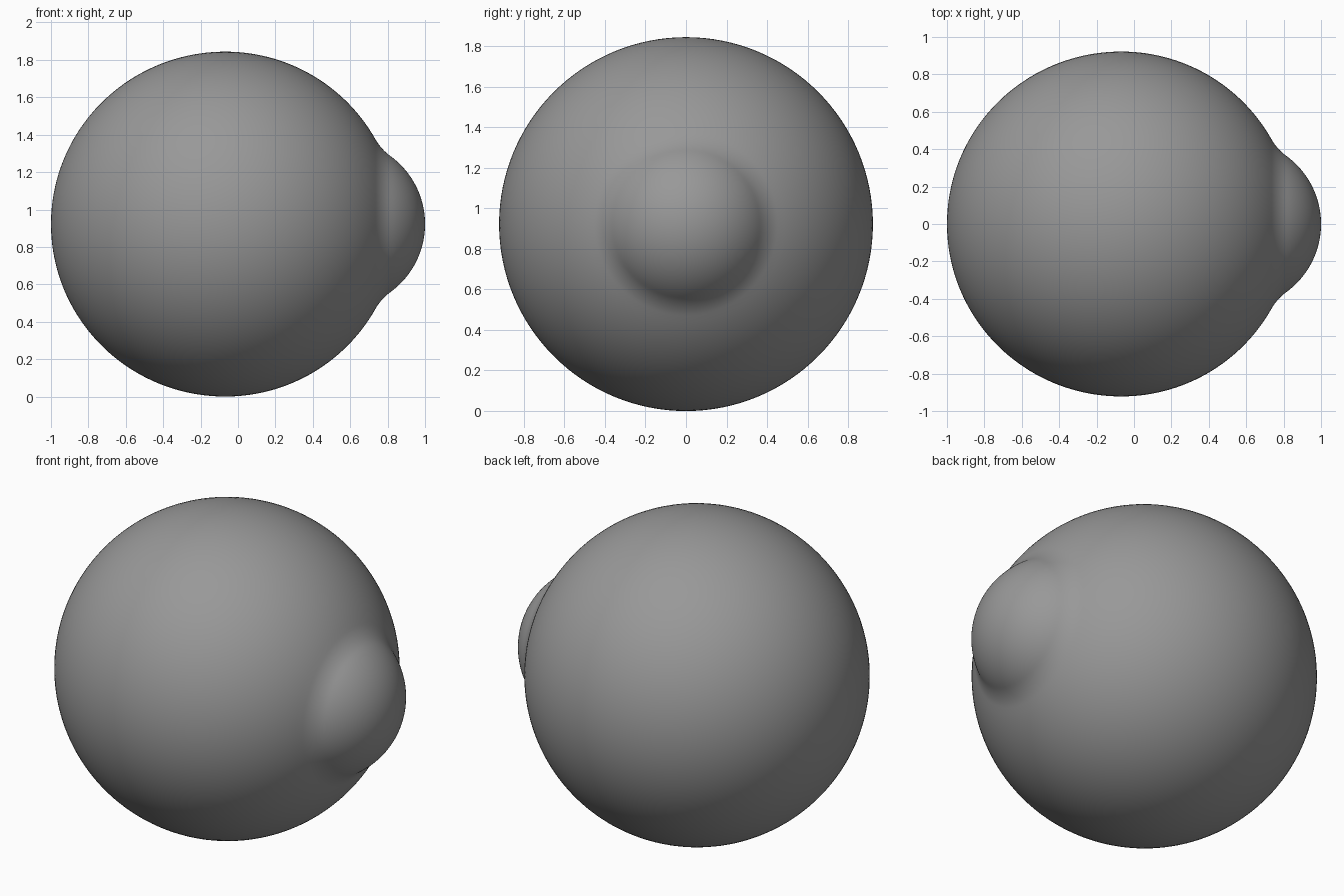
import bpy, bmesh
from math import sin, cos, atan2, pi, sqrt, tau
from mathutils import Matrix

if "Cube" in bpy.data.objects:
    bpy.data.objects.remove(bpy.data.objects["Cube"])

R, CX = 0.922, -0.068      # main ball
r, BX = 0.45, 0.55         # front bulge
F = 0.29                   # blend radius between them
BACK = (1 + CX) / R        # slight lengthening of the rear half
SEG = 128

# centre of the concave blend circle, tangent to both spheres
d = BX - CX
fx = (d * d + (R + F) ** 2 - (r + F) ** 2) / (2 * d)
fr = sqrt((R + F) ** 2 - fx * fx)
fx += CX
ball_a = atan2(fr, fx - CX)
bulge_a = atan2(fr, fx - BX)


def arc(cx, cr, rad, a0, a1, n):
    return [(cx + rad * cos(a0 + (a1 - a0) * i / n),
             cr + rad * sin(a0 + (a1 - a0) * i / n)) for i in range(n + 1)]


# profile from the back pole to the front tip as (x, radius)
profile = arc(CX, 0, R, pi, ball_a, 72)
profile += arc(fx, fr, F, ball_a + pi, bulge_a + pi, 10)[1:]
profile += arc(BX, 0, r, bulge_a, 0, 24)[1:]
profile = [(CX + (x - CX) * BACK if x < CX else x, q) for x, q in profile]

# revolve around the x axis
bm = bmesh.new()
verts = [bm.verts.new((x, 0, max(q, 0))) for x, q in profile]
edges = [bm.edges.new(p) for p in zip(verts, verts[1:])]
bmesh.ops.spin(bm, geom=verts + edges, cent=(0, 0, 0), axis=(1, 0, 0),
               angle=tau, steps=SEG, use_merge=True)
bmesh.ops.remove_doubles(bm, verts=bm.verts, dist=1e-5)
bmesh.ops.recalc_face_normals(bm, faces=bm.faces)
bmesh.ops.transform(bm, matrix=Matrix.Translation((0, 0, R)), verts=bm.verts)
for f in bm.faces:
    f.smooth = True

mesh = bpy.data.meshes.new("eyeball")
bm.to_mesh(mesh)
bm.free()

# dark grey surface
mat = bpy.data.materials.new("dark_grey")
mat.diffuse_color = (0.315, 0.315, 0.315, 1)
mat.use_nodes = True
mat.node_tree.nodes["Principled BSDF"].inputs["Base Color"].default_value = mat.diffuse_color
mesh.materials.append(mat)
bpy.context.collection.objects.link(bpy.data.objects.new("eyeball", mesh))
